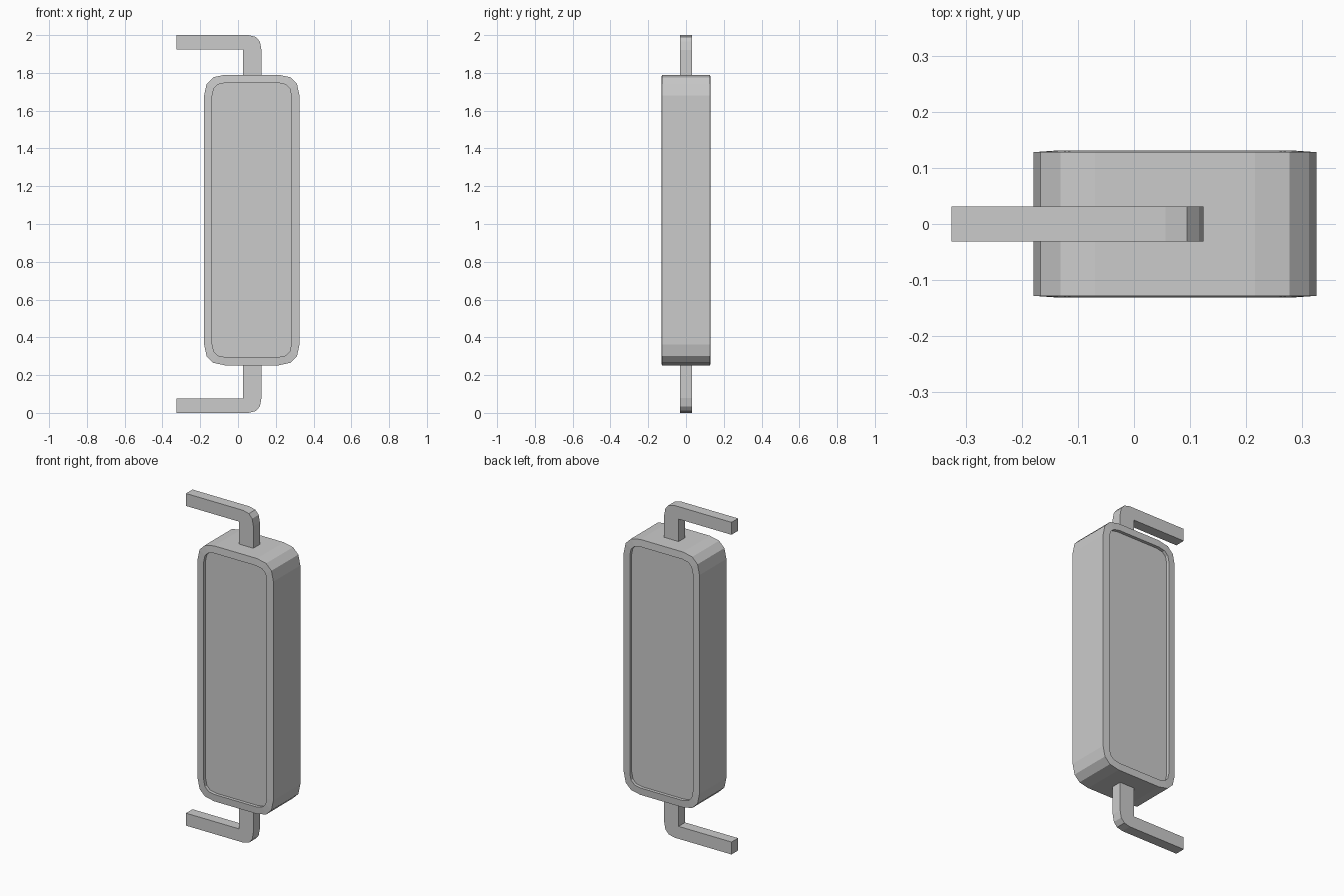
import bpy
import bmesh

cube = bpy.data.objects.get("Cube")
if cube:
    bpy.data.objects.remove(cube, do_unlink=True)

grey = bpy.data.materials.new("mid_grey")
grey.use_nodes = True
colour = (0.6, 0.6, 0.6, 1)
grey.diffuse_color = colour
grey.node_tree.nodes["Principled BSDF"].inputs["Base Color"].default_value = colour

# Rounded corner as (along, across) fractions of its radius
CORNER = [(1, 0), (0.44, 0.12), (0.12, 0.44), (0, 1)]
CX, CZ = 0.073, 1.021


def rounded_rect(half_w, half_h, radius):
    """Outline in x and z, running once around the centre of the case."""
    points = []
    for sx, sz in ((1, 1), (-1, 1), (-1, -1), (1, -1)):
        arc = [(CX + sx * (half_w - a * radius), CZ + sz * (half_h - b * radius))
               for a, b in CORNER]
        points += arc[::-1] if sx * sz > 0 else arc
    return points


def loft(name, rings):
    """Skin a list of (outline, y) rings and cap both ends."""
    bm = bmesh.new()
    loops = [[bm.verts.new((x, y, z)) for x, z in outline] for outline, y in rings]
    n = len(loops[0])
    for low, high in zip(loops, loops[1:]):
        for i in range(n):
            j = (i + 1) % n
            bm.faces.new((low[i], low[j], high[j], high[i]))
    bm.faces.new(loops[0])
    bm.faces.new(loops[-1])
    bmesh.ops.recalc_face_normals(bm, faces=bm.faces)
    mesh = bpy.data.meshes.new(name)
    bm.to_mesh(mesh)
    bm.free()
    mesh.materials.append(grey)
    obj = bpy.data.objects.new(name, mesh)
    bpy.context.collection.objects.link(obj)
    return obj


# Sign case: slightly raised rim around a recessed panel on both faces
outer = rounded_rect(0.2525, 0.769, 0.11)
inner = rounded_rect(0.21, 0.726, 0.07)
loft("sign_case", [(inner, -0.112), (inner, -0.131), (outer, -0.128),
                   (outer, 0.128), (inner, 0.131), (inner, 0.112)])

# Bent brackets: wall arm, rounded outer elbow, post into the case
END, POST_IN, POST_OUT, ARM = -0.325, 0.027, 0.124, 0.075
elbow = [(POST_OUT - a * 0.068, b * 0.078) for a, b in CORNER]
profile = [(END, ARM), (END, 0)] + elbow + [
    (POST_OUT, 0.27), (POST_IN, 0.27), (POST_IN, ARM)]

for name, flip in (("lower_bracket", False), ("upper_bracket", True)):
    outline = [(x, 2 - z if flip else z) for x, z in profile]
    loft(name, [(outline, -0.031), (outline, 0.031)])
